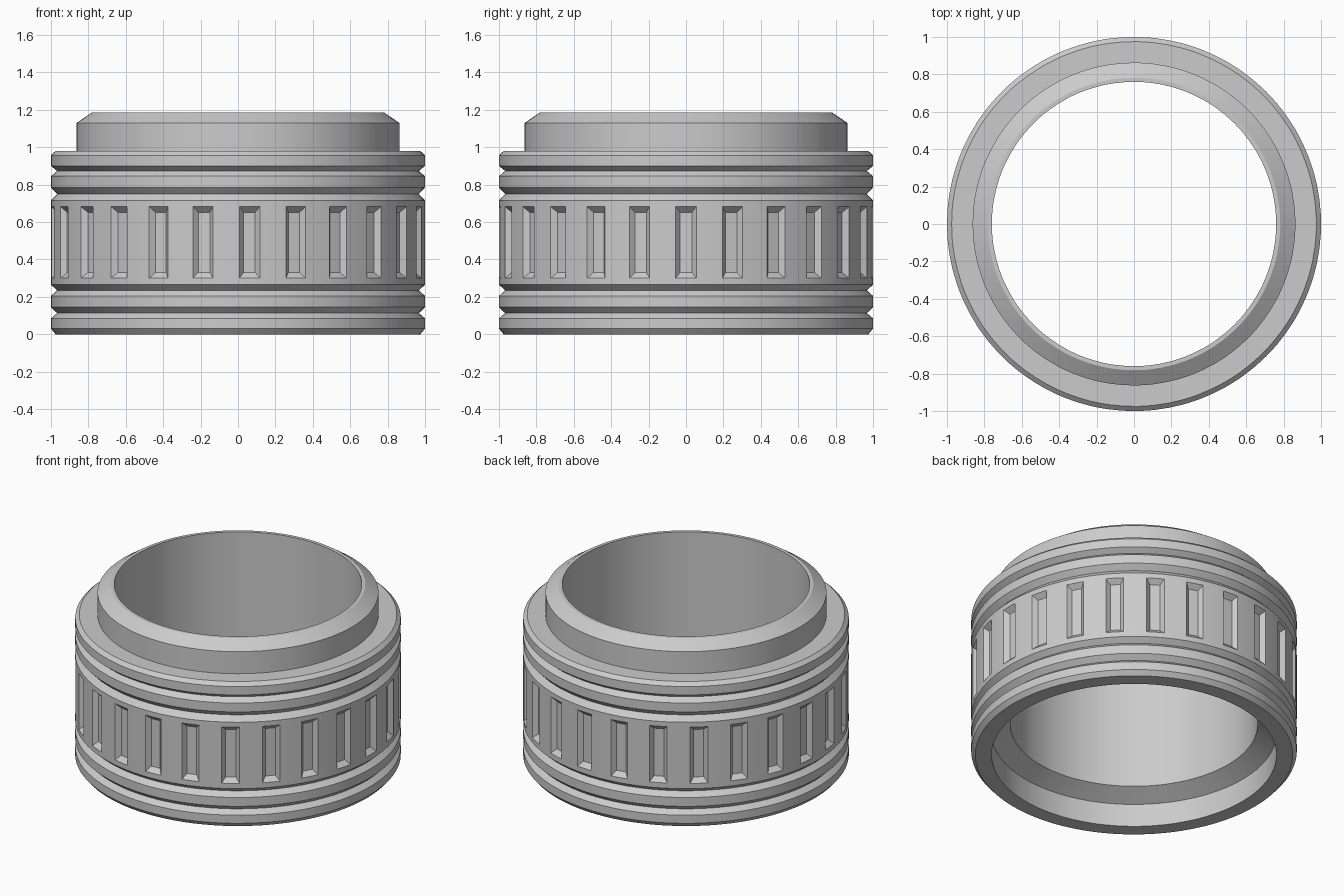
import bpy, bmesh, math

if "Cube" in bpy.data.objects:
    bpy.data.objects.remove(bpy.data.objects["Cube"])

SLOTS = 25
PITCH = 2 * math.pi / SLOTS
DEPTH = 0.03

# Closed profile (radius, height): outside from bottom to top, then the bore downwards
profile = [
    (0.975, 0.0), (1.0, 0.03), (1.0, 0.085), (0.967, 0.113), (1.0, 0.145),   # foot band
    (1.0, 0.205), (0.967, 0.235), (1.0, 0.265),                              # lower groove
    (1.0, 0.30), (1.0, 0.33), (1.0, 0.652), (1.0, 0.682),                    # slotted band
    (1.0, 0.715), (0.967, 0.75), (1.0, 0.785), (1.0, 0.845),                 # upper grooves
    (0.967, 0.873), (1.0, 0.90), (1.0, 0.957), (0.975, 0.98),
    (0.863, 0.98), (0.863, 1.13), (0.782, 1.185), (0.76, 1.185),             # neck
    (0.76, 0.218), (0.875, 0.155), (0.875, 0.0),                             # bore and socket
]
FLOOR_ROWS = (9, 10)

# Columns in each pitch: land, slot edge, slot floor, centre, floor, edge
half, floor = math.radians(3.15), math.radians(1.85)
steps = [-PITCH / 2, -half, -floor, 0, floor, half]
FLOOR_COLS = (2, 3, 4)
columns = [(k * PITCH + a, i in FLOOR_COLS) for k in range(SLOTS) for i, a in enumerate(steps)]

bm = bmesh.new()
grid, deep = [], set()
for angle, in_slot in columns:
    ring = []
    for row, (r, z) in enumerate(profile):
        sunk = in_slot and row in FLOOR_ROWS
        if sunk:
            r -= DEPTH
        v = bm.verts.new((r * math.cos(angle), r * math.sin(angle), z))
        if sunk:
            deep.add(v)
        ring.append(v)
    grid.append(ring)

n, m = len(grid), len(profile)
for i in range(n):
    for j in range(m):
        a, b = grid[i], grid[(i + 1) % n]
        quad = [a[j], b[j], b[(j + 1) % m], a[(j + 1) % m]]
        low = [k for k, v in enumerate(quad) if v in deep]
        if len(low) == 1:
            # Mitred slot corner
            q = quad[low[0]:] + quad[:low[0]]
            bm.faces.new((q[0], q[1], q[2]))
            bm.faces.new((q[0], q[2], q[3]))
        else:
            bm.faces.new(quad)
bmesh.ops.recalc_face_normals(bm, faces=bm.faces)

mesh = bpy.data.meshes.new("grip_ring")
bm.to_mesh(mesh)
bm.free()

grey = bpy.data.materials.new("mid grey")
grey.diffuse_color = (0.6, 0.6, 0.6, 1)
grey.use_nodes = True
grey.node_tree.nodes["Principled BSDF"].inputs["Base Color"].default_value = grey.diffuse_color
mesh.materials.append(grey)

ring_obj = bpy.data.objects.new("grip_ring", mesh)
bpy.context.collection.objects.link(ring_obj)
bpy.context.view_layer.objects.active = ring_obj
ring_obj.select_set(True)
bpy.ops.object.shade_smooth_by_angle(angle=math.radians(20))
